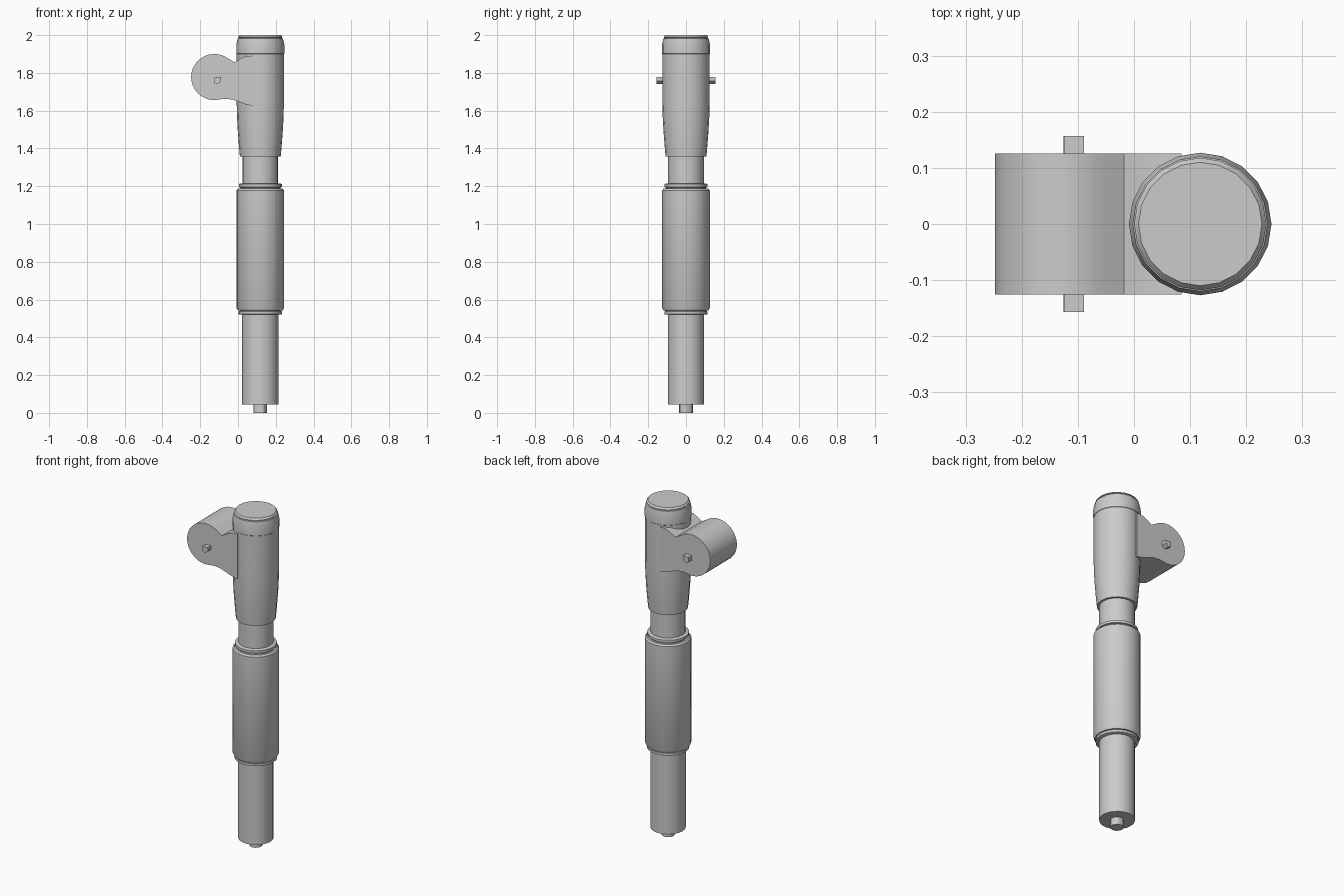
import bpy, bmesh, math
from mathutils import Vector

cube = bpy.data.objects.get("Cube")
if cube:
    bpy.data.objects.remove(cube, do_unlink=True)

grey = bpy.data.materials.new("plain grey")
grey.use_nodes = True
colour = (0.6, 0.6, 0.6, 1)
grey.diffuse_color = colour
grey.node_tree.nodes["Principled BSDF"].inputs["Base Color"].default_value = colour

AXIS_X = 0.118
SIDES = 20


def finish(name, bm, smooth=True):
    bmesh.ops.recalc_face_normals(bm, faces=bm.faces)
    mesh = bpy.data.meshes.new(name)
    bm.to_mesh(mesh)
    bm.free()
    obj = bpy.data.objects.new(name, mesh)
    bpy.context.collection.objects.link(obj)
    mesh.materials.append(grey)
    if smooth:
        bpy.ops.object.select_all(action='DESELECT')
        obj.select_set(True)
        bpy.context.view_layer.objects.active = obj
        bpy.ops.object.shade_smooth_by_angle(angle=math.radians(30))
    return obj


def turned(name, profile, sides=SIDES):
    """Capped solid turned about the column axis from (radius, height) pairs."""
    bm = bmesh.new()
    rings = []
    for r, z in profile:
        angles = [math.tau * i / sides for i in range(sides)]
        rings.append([bm.verts.new((AXIS_X + r * math.cos(a), r * math.sin(a), z))
                      for a in angles])
    for low, high in zip(rings, rings[1:]):
        for i in range(sides):
            j = (i + 1) % sides
            bm.faces.new((low[i], low[j], high[j], high[i]))
    bm.faces.new(rings[0][::-1])
    bm.faces.new(rings[-1])
    return finish(name, bm)


def extruded(name, outline, half_depth, smooth=True):
    """Solid pushed front to back from an (x, z) outline."""
    bm = bmesh.new()
    face = bm.faces.new([bm.verts.new((x, -half_depth, z)) for x, z in outline])
    result = bmesh.ops.extrude_face_region(bm, geom=[face], use_keep_orig=True)
    moved = [v for v in result["geom"] if isinstance(v, bmesh.types.BMVert)]
    bmesh.ops.translate(bm, verts=moved, vec=Vector((0, 2 * half_depth, 0)))
    return finish(name, bm, smooth)


# Column, from the bottom up
turned("bottom_tip", [(0.036, 0), (0.036, 0.06)], 12)
turned("lower_shaft", [(0.096, 0.045), (0.096, 0.53)])
turned("lower_ring", [(0.108, 0.52), (0.115, 0.523), (0.115, 0.537), (0.108, 0.54),
                      (0.108, 0.55)])
turned("barrel", [(0.118, 0.541), (0.126, 0.556), (0.126, 1.178), (0.118, 1.187)])
turned("upper_ring", [(0.106, 1.18), (0.106, 1.193), (0.114, 1.196),
                      (0.114, 1.211), (0.106, 1.215)])
turned("neck", [(0.095, 1.2), (0.095, 1.37)])
turned("head_body", [(0.108, 1.357), (0.112, 1.4), (0.119, 1.49), (0.123, 1.56),
                     (0.125, 1.64), (0.125, 1.9)])
turned("head_cap", [(0.12, 1.895), (0.127, 1.902), (0.127, 1.95), (0.12, 1.982),
                    (0.114, 1.984), (0.114, 1.988), (0.118, 1.99), (0.11, 2.0)])

# Side lug: round end blended into the head
arc = [math.radians(a) for a in range(62, 276, 8)]
round_end = [(-0.125 + 0.123 * math.cos(a), 1.778 + 0.122 * math.sin(a)) for a in arc]
lower_blend = [(-0.07, 1.663), (-0.03, 1.659), (0.01, 1.645), (0.045, 1.632), (0.085, 1.624)]
upper_blend = [(0.085, 1.892), (0.04, 1.888), (0.01, 1.873), (-0.018, 1.856), (-0.045, 1.872)]
extruded("side_lug", round_end + lower_blend + upper_blend, 0.1255)

# Pin through the lug
extruded("lug_pin", [(-0.125, 1.776), (-0.126, 1.748), (-0.108, 1.74), (-0.089, 1.757),
                     (-0.089, 1.777)], 0.157, smooth=False)
